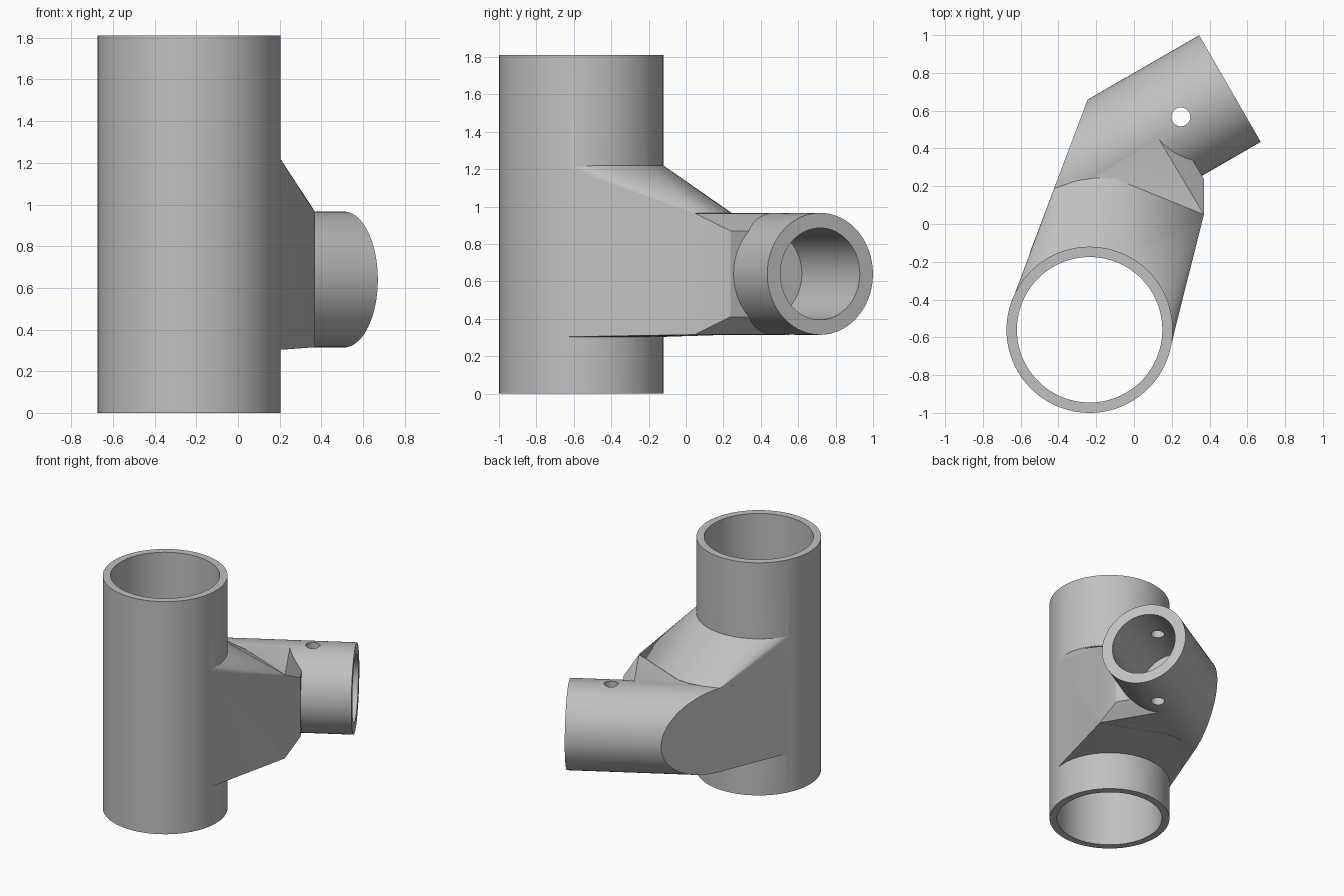
import bpy, bmesh, math
from mathutils import Vector, Matrix

if "Cube" in bpy.data.objects:
    bpy.data.objects.remove(bpy.data.objects["Cube"], do_unlink=True)

grey = bpy.data.materials.new("plain_grey")
grey.use_nodes = True
GREY = (0.53, 0.53, 0.53, 1)
grey.diffuse_color = GREY
grey.node_tree.nodes["Principled BSDF"].inputs["Base Color"].default_value = GREY

MAIN = Vector((-0.235, -0.56, 0))              # main socket centre
MOUTH = Vector((0.508, 0.717, 0.64))           # centre of the branch opening
AXIS = Vector((math.cos(math.pi / 6), 0.5, 0))  # branch direction
LOW, HIGH, MID = 0.315, 0.965, 0.64


def make(name, bm):
    bmesh.ops.recalc_face_normals(bm, faces=bm.faces[:])
    mesh = bpy.data.meshes.new(name)
    bm.to_mesh(mesh)
    bm.free()
    mesh.materials.append(grey)
    ob = bpy.data.objects.new(name, mesh)
    bpy.context.collection.objects.link(ob)
    return ob


def rod(start, end, radius, segments=96):
    """Solid cylinder between two points, as a bmesh."""
    bm = bmesh.new()
    d = end - start
    rot = d.to_track_quat('Z', 'Y').to_matrix().to_4x4()
    bmesh.ops.create_cone(bm, cap_ends=True, segments=segments, radius1=radius,
                          radius2=radius, depth=d.length,
                          matrix=Matrix.Translation((start + end) / 2) @ rot)
    return bm


def hull(name, points):
    bm = bmesh.new()
    for p in points:
        bm.verts.new(p)
    res = bmesh.ops.convex_hull(bm, input=bm.verts[:])
    junk = {g for g in res["geom_interior"] + res["geom_unused"]
            if isinstance(g, bmesh.types.BMVert)}
    bmesh.ops.delete(bm, geom=list(junk), context='VERTS')
    bmesh.ops.dissolve_limit(bm, angle_limit=0.005, verts=bm.verts[:], edges=bm.edges[:])
    return make(name, bm)


def combine(target, tool, operation):
    mod = target.modifiers.new("join", 'BOOLEAN')
    mod.operation, mod.solver, mod.object = operation, 'EXACT', tool
    bpy.context.view_layer.objects.active = target
    bpy.ops.object.modifier_apply(modifier=mod.name)
    bpy.data.objects.remove(tool, do_unlink=True)


def mirrored(points):
    """Each point plus its reflection about the branch height."""
    return [(x, y, MID + s * h) for x, y, h in points for s in (-1, 1)]


# Upright socket
fitting = make("socket_fitting", rod(MAIN, MAIN + Vector((0, 0, 1.81)), 0.44))

# Sloping web that blends the socket into the branch
ring = [(MAIN.x + 0.438 * math.cos(a), MAIN.y + 0.438 * math.sin(a), z)
        for a in (i * math.tau / 96 for i in range(96)) for z in (0.303, 1.22)]
crease = [(-0.422, 0.19), (-0.31, 0.228), (-0.2, 0.245), (-0.1, 0.24), (0.37, 0.05)]
web = hull("web", ring + mirrored([(x, y, HIGH - MID) for x, y in crease]))

# Chamfered block beside the branch
block = hull("block", mirrored([
    (MAIN.x, MAIN.y, 0.323), (-0.415, 0.19, 0.323), (0.12, 0.47, 0.323),
    (0.37, 0.05, 0.323), (0.37, 0.237, 0.23), (0.196, 0.537, 0.23)]))

# Branch, trimmed by the plane tangent to the socket
bm = rod(MOUTH - AXIS * 1.35, MOUTH, 0.326)
bmesh.ops.bisect_plane(bm, geom=bm.verts[:] + bm.edges[:] + bm.faces[:],
                       plane_co=(-0.245, 0.66, 0), plane_no=(-0.9357, 0.353, 0),
                       clear_outer=True)
bmesh.ops.holes_fill(bm, edges=[e for e in bm.edges if e.is_boundary], sides=0)
branch = make("branch", bm)

for part in (web, block, branch):
    combine(fitting, part, 'UNION')

# Socket bore, blind branch bore and pin hole
up = Vector((0, 0, 1))
pin = Vector((0.248, 0.567, 0))
for name, bore in (
        ("socket_bore", rod(MAIN - up, MAIN + up * 3, 0.385)),
        ("branch_bore", rod(MOUTH - AXIS * 0.62, MOUTH + AXIS, 0.245)),
        ("pin_hole", rod(pin - up, pin + up * 2, 0.05, 40))):
    combine(fitting, make(name, bore), 'DIFFERENCE')

bpy.ops.object.select_all(action='DESELECT')
fitting.select_set(True)
bpy.context.view_layer.objects.active = fitting
bpy.ops.object.shade_smooth_by_angle(angle=math.radians(15))
